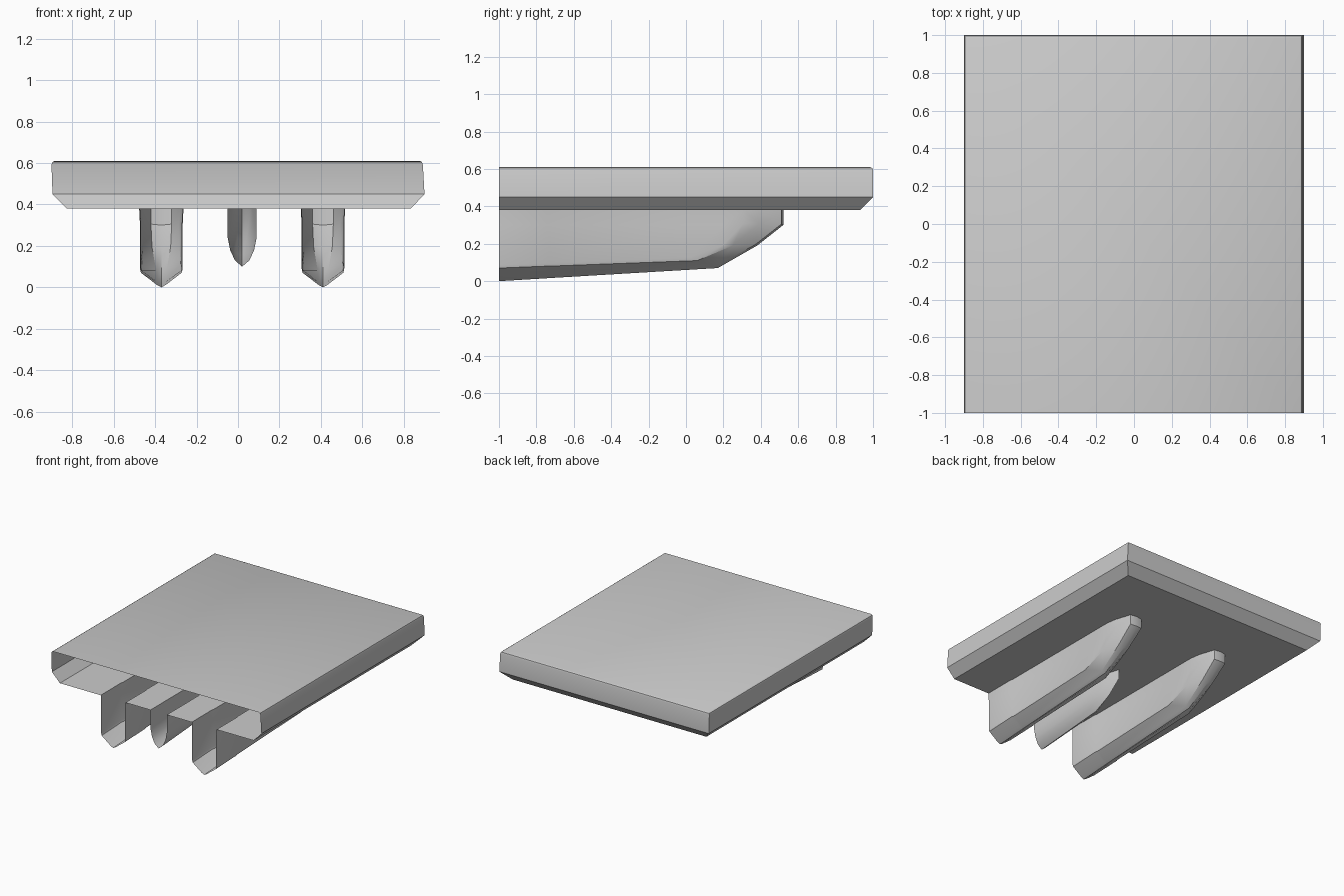
import bpy, bmesh, math

if "Cube" in bpy.data.objects:
    bpy.data.objects.remove(bpy.data.objects["Cube"])

DECK_Z = 0.38


def make_object(name, bm, smooth_angle):
    bmesh.ops.remove_doubles(bm, verts=bm.verts, dist=0.0005)
    mesh = bpy.data.meshes.new(name)
    bm.to_mesh(mesh)
    bm.free()
    ob = bpy.data.objects.new(name, mesh)
    bpy.context.collection.objects.link(ob)
    bpy.ops.object.select_all(action='DESELECT')
    ob.select_set(True)
    bpy.context.view_layer.objects.active = ob
    bpy.ops.object.shade_smooth_by_angle(angle=math.radians(smooth_angle))
    return ob


def face(bm, verts):
    # skip zero-area quads, collapse doubled corners into triangles
    keep = []
    for v in verts:
        if all((v.co - k.co).length > 0.0005 for k in keep):
            keep.append(v)
    if len(keep) > 2:
        bm.faces.new(keep)


def full_rows(cx, stations):
    # each station is half a section, from top edge to the centre line
    return [[(cx - x, y, z) for x, y, z in s] +
            [(cx + x, y, z) for x, y, z in reversed(s[:-1])] for s in stations]


def keel(name, rows, smooth_angle):
    bm = bmesh.new()
    vr = [[bm.verts.new(p) for p in row] for row in rows]
    for a, b in zip(vr, vr[1:]):
        for i in range(len(a) - 1):
            face(bm, (a[i], b[i], b[i + 1], a[i + 1]))
    return make_object(name, bm, smooth_angle)


def notch(rows):
    # opening outline where a keel meets the deck, right side first
    pts = [r[-1] for r in rows] + rows[-1][::-1] + [r[0] for r in reversed(rows)]
    out = []
    for p in pts:
        if not out or math.dist(out[-1], p) > 0.0005:
            out.append(p)
    return out


def main_section(y, w, zb, zt):
    return [(w + 0.004, y, DECK_Z), (w, y, 0.30), (w, y, zb), (w - 0.004, y, zb - 0.015),
            (0.022, y, zt + 0.012), (0, y, zt)]


# Outer keels: long V section, rising and narrowing to a blunt nose
outer = [
    main_section(-1.0, 0.102, 0.085, 0.0),
    main_section(-0.75, 0.103, 0.095, 0.015),
    main_section(-0.735, 0.098, 0.095, 0.016),
    [(0.102, 0.0, DECK_Z), (0.098, 0.0, 0.30), (0.098, 0.02, 0.125),
     (0.094, 0.06, 0.11), (0.025, 0.16, 0.08), (0, 0.17, 0.07)],
    [(0.102, 0.2, DECK_Z), (0.098, 0.2, 0.30), (0.098, 0.2, 0.195),
     (0.088, 0.25, 0.19), (0.045, 0.37, 0.195), (0, 0.38, 0.19)],
    [(0.102, 0.31, DECK_Z), (0.098, 0.31, 0.31), (0.098, 0.31, 0.31),
     (0.085, 0.39, 0.305), (0.05, 0.51, 0.305), (0, 0.52, 0.30)],
    [(0.102, 0.31, DECK_Z), (0.102, 0.31, DECK_Z), (0.102, 0.31, DECK_Z),
     (0.09, 0.39, DECK_Z), (0.05, 0.51, DECK_Z), (0, 0.52, DECK_Z)],
]

# Centre keel: shorter, rounded belly with a sharp stem
centre = [
    [(0.07, -1, DECK_Z), (0.07, -1, 0.24), (0.058, -1, 0.18), (0.035, -1, 0.13), (0, -1, 0.10)],
    [(0.07, -0.5, DECK_Z), (0.07, -0.5, 0.26), (0.058, -0.47, 0.21),
     (0.035, -0.43, 0.17), (0, -0.4, 0.15)],
    [(0.05, -0.33, DECK_Z), (0.05, -0.33, 0.31), (0.04, -0.31, 0.27),
     (0.022, -0.28, 0.24), (0, -0.25, 0.22)],
    [(0.045, -0.29, DECK_Z), (0.045, -0.29, 0.36), (0.035, -0.25, 0.34),
     (0.018, -0.2, 0.325), (0, -0.14, 0.31)],
    [(0.045, -0.29, DECK_Z), (0.045, -0.29, DECK_Z), (0.035, -0.25, DECK_Z),
     (0.018, -0.2, DECK_Z), (0, -0.14, DECK_Z)],
]

keels = [("right_keel", 0.41, outer, 25), ("centre_keel", 0.02, centre, 40),
         ("left_keel", -0.37, outer, 25)]
notches = []
for name, cx, stations, angle in keels:
    rows = full_rows(cx, stations)
    keel(name, rows, angle)
    notches += notch(rows)

# Deck: hollow slab, chamfered below, rounded above, open at the front
# (left x, right x, back y, z)
levels = [(-0.826, 0.834, 0.93, DECK_Z), (-0.895, 0.9, 1.0, 0.45), (-0.9, 0.892, 1.0, 0.592),
          (-0.896, 0.888, 0.996, 0.604), (-0.885, 0.879, 0.985, 0.61)]
bm = bmesh.new()
rings = [[bm.verts.new(p) for p in ((l, -1, z), (l, b, z), (r, b, z), (r, -1, z))]
         for l, r, b, z in levels]
for lo, up in zip(rings, rings[1:]):
    for i in range(3):
        bm.faces.new((lo[i + 1], lo[i], up[i], up[i + 1]))
bm.faces.new(rings[-1][::-1])
# underside with openings into the keels
bm.faces.new(rings[0] + [bm.verts.new(p) for p in notches])
make_object("deck", bm, 35)
